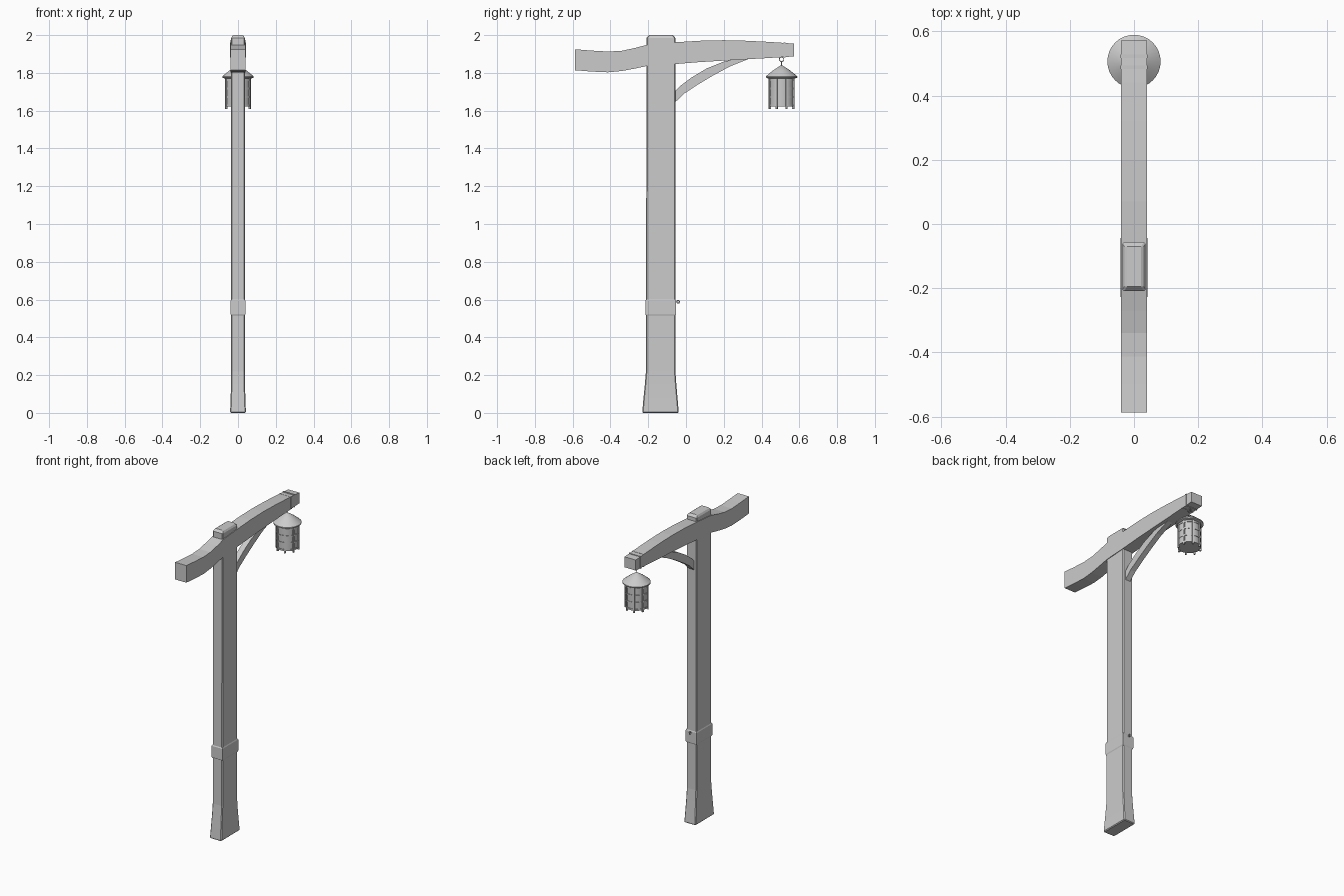
import bpy, bmesh, math
from mathutils import Matrix, Vector

if "Cube" in bpy.data.objects:
    bpy.data.objects.remove(bpy.data.objects["Cube"])


def finish(name, bm, smooth=False, bevel=0):
    bmesh.ops.recalc_face_normals(bm, faces=bm.faces)
    me = bpy.data.meshes.new(name)
    bm.to_mesh(me)
    bm.free()
    ob = bpy.data.objects.new(name, me)
    bpy.context.collection.objects.link(ob)
    if bevel:
        m = ob.modifiers.new("bevel", 'BEVEL')
        m.width, m.segments = bevel, 1
        m.limit_method, m.angle_limit = 'ANGLE', math.radians(50)
    if smooth:
        bpy.ops.object.select_all(action='DESELECT')
        ob.select_set(True)
        bpy.context.view_layer.objects.active = ob
        bpy.ops.object.shade_smooth_by_angle(angle=math.radians(35))
    return ob


def skin(bm, rings):
    # join successive vertex rings and cap both ends
    vs = [[bm.verts.new(p) for p in r] for r in rings]
    n = len(vs[0])
    for a, b in zip(vs, vs[1:]):
        for i in range(n):
            bm.faces.new((a[i], a[(i + 1) % n], b[(i + 1) % n], b[i]))
    bm.faces.new(vs[0])
    bm.faces.new(vs[-1])
    return bm


def rect_stack(name, sections, bevel=0):
    # sections: z, half width, y min, y max
    return finish(name, skin(bmesh.new(), [
        [(-w, a, z), (w, a, z), (w, b, z), (-w, b, z)] for z, w, a, b in sections]), bevel=bevel)


def side_bar(name, half, stations, bevel=0):
    # stations: lower (y, z), upper (y, z)
    return finish(name, skin(bmesh.new(), [
        [(-half, a, b), (half, a, b), (half, c, d), (-half, c, d)] for a, b, c, d in stations]), bevel=bevel)


def lathe(name, profile, centre, segments=32):
    bm = bmesh.new()
    skin(bm, [[(centre[0] + r * math.cos(t), centre[1] + r * math.sin(t), z)
               for t in (2 * math.pi * i / segments for i in range(segments))] for r, z in profile])
    return finish(name, bm, smooth=True)


def torus(name, centre, major, minor, n=16, m=8):
    bm = bmesh.new()
    g = [[bm.verts.new(Vector(centre) + Vector((
        minor * math.sin(2 * math.pi * j / m),
        (major + minor * math.cos(2 * math.pi * j / m)) * math.cos(2 * math.pi * i / n),
        (major + minor * math.cos(2 * math.pi * j / m)) * math.sin(2 * math.pi * i / n))))
        for j in range(m)] for i in range(n)]
    for i in range(n):
        for j in range(m):
            bm.faces.new((g[i][j], g[(i + 1) % n][j], g[(i + 1) % n][(j + 1) % m], g[i][(j + 1) % m]))
    return finish(name, bm, smooth=True)


# Post with flared foot and chamfered top
rect_stack("post", [
    (0, .042, -.232, -.038), (.08, .039, -.225, -.045), (.15, .037, -.218, -.051),
    (.22, .036, -.212, -.056), (1.985, .036, -.209, -.056), (2.0, .027, -.195, -.07)], bevel=.005)

# Shallow band around the post, with peg ring
rect_stack("post_band", [
    (.515, .036, -.211, -.056), (.522, .039, -.215, -.053),
    (.593, .039, -.215, -.053), (.60, .036, -.211, -.056)])
torus("post_ring", (0, -.042, .588), .007, .003)

# Curved cross beam
beam = [(-.587, 1.814, 1.925), (-.50, 1.807, 1.918), (-.413, 1.803, 1.913), (-.34, 1.810, 1.917),
        (-.27, 1.823, 1.932), (-.20, 1.838, 1.950), (-.055, 1.847, 1.962), (.07, 1.857, 1.970),
        (.20, 1.865, 1.973), (.32, 1.872, 1.970), (.44, 1.879, 1.964), (.572, 1.887, 1.955)]
side_bar("beam", .040, [(y, a, y, b) for y, a, b in beam])

# Cord wraps near the lantern end of the beam
for i, y in enumerate((.488, .522)):
    side_bar("beam_wrap_%d" % i, .0415, [(y + d, 1.881, y + d, 1.962) for d in (-.005, .005)])

# Curved brace under the beam
side_bar("brace", .018, [
    (-.06, 1.642, -.06, 1.700), (-.01, 1.690, -.025, 1.735), (.06, 1.736, .03, 1.776),
    (.14, 1.784, .11, 1.824), (.23, 1.833, .20, 1.860), (.33, 1.873, .30, 1.880)])

# Lantern roof and body
C = (0, .506)
lathe("lantern_roof", [(.07, 1.770), (.083, 1.775), (.083, 1.782), (.045, 1.813), (.004, 1.840)], C)
lathe("lantern_body", [(.066, 1.625), (.066, 1.772)], C)

# Horizontal hoops
for i, z in enumerate((1.627, 1.672, 1.717, 1.762)):
    lathe("lantern_hoop_%d" % i, [(.060, z - .005), (.069, z - .005), (.069, z + .005), (.060, z + .005)], C)

# Upright slats whose ends form little feet
bm = bmesh.new()
for i in range(8):
    mat = (Matrix.Translation((C[0], C[1], 1.692)) @ Matrix.Rotation(math.pi * (i + .5) / 4, 4, 'Z')
           @ Matrix.Translation((.067, 0, 0)) @ Matrix.Diagonal((.010, .009, .166, 1)))
    bmesh.ops.create_cube(bm, size=1, matrix=mat)
finish("lantern_slats", bm)

# Hanging ring and short cord
torus("hanging_ring", (0, C[1], 1.872), .012, .002)
lathe("hanging_cord", [(.0018, 1.836), (.0018, 1.860)], C, 8)
